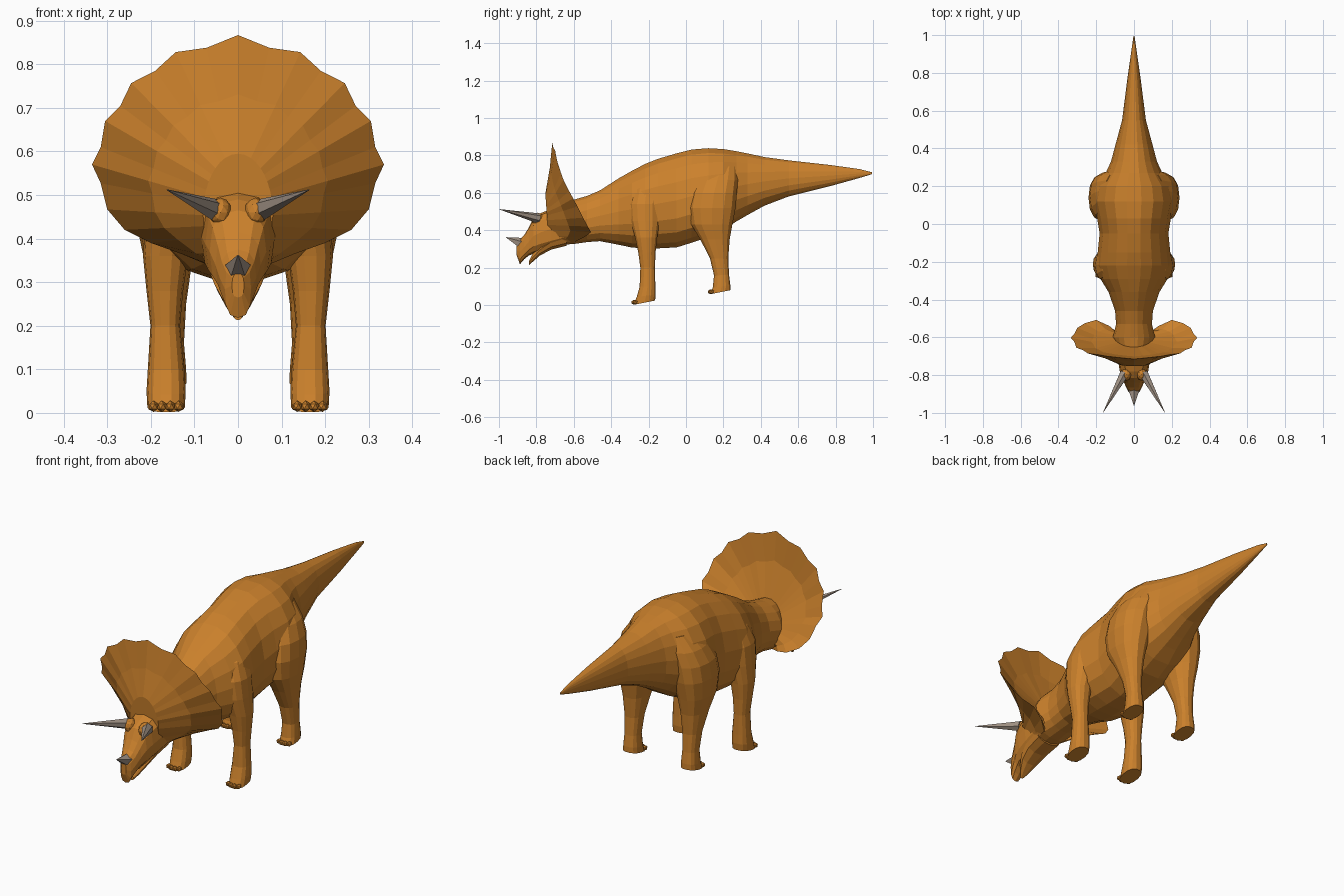
import bpy, bmesh
from math import sin, cos, pi, atan2, copysign
from mathutils import Vector, Matrix

if "Cube" in bpy.data.objects:
    bpy.data.objects.remove(bpy.data.objects["Cube"], do_unlink=True)


def material(name, colour):
    mat = bpy.data.materials.new(name)
    mat.use_nodes = True
    mat.diffuse_color = colour
    mat.node_tree.nodes["Principled BSDF"].inputs["Base Color"].default_value = colour
    return mat


skin = material("ochre skin", (0.6, 0.22, 0.025, 1))
horn_grey = material("horn grey", (0.36, 0.29, 0.235, 1))


def finish(name, bm, mat):
    """Turn a bmesh into a flat-shaded object."""
    bmesh.ops.recalc_face_normals(bm, faces=bm.faces)
    mesh = bpy.data.meshes.new(name)
    bm.to_mesh(mesh)
    bm.free()
    mesh.materials.append(mat)
    obj = bpy.data.objects.new(name, mesh)
    bpy.context.scene.collection.objects.link(obj)
    return obj


def skin_rings(bm, rings):
    """Bridge closed rings of points one after the other and cap both ends."""
    loops = [[bm.verts.new(p) for p in ring] for ring in rings]
    n = len(loops[0])
    for a, b in zip(loops, loops[1:]):
        for i in range(n):
            j = (i + 1) % n
            bm.faces.new((a[i], a[j], b[j], b[i]))
    bm.faces.new(loops[0])
    bm.faces.new(loops[-1])


def bulge(value, power):
    return copysign(abs(value) ** power, value)


def long_loft(name, stations, sides=16, power=0.9, sag=0.0):
    """Loft along y; stations are (y, bottom, top, half width)."""
    rings = []
    for y, low, high, half in stations:
        ring = []
        for i in range(sides):
            a = 2 * pi * i / sides
            c, s = bulge(cos(a), power), bulge(sin(a), power)
            ring.append((half * c * (1 - sag * s),
                         y, (low + high) / 2 + (high - low) / 2 * s))
        rings.append(ring)
    bm = bmesh.new()
    skin_rings(bm, rings)
    return finish(name, bm, skin)


def leg(name, side, stations, sides=14, toes=4):
    """Loft up z; stations are (z, x, y, x radius, y radius)."""
    bm = bmesh.new()
    rings = []
    for k, (z, x, y, rx, ry) in enumerate(stations):
        tilt = (0.2, 0.15, 0.05)[k] if k < 3 else 0
        ring = []
        for i in range(sides):
            a = 2 * pi * i / sides
            dx, dy = rx * bulge(cos(a), 0.85), ry * bulge(sin(a), 0.85)
            ring.append((side * (x + dx), y + dy, z + tilt * dy))
        rings.append(ring)
    skin_rings(bm, rings)
    # Blunt toes along the front of the foot
    z, x, y, rx, ry = stations[0]
    for t in range(toes):
        u = (t + 0.5) / toes * 2 - 1
        centre = Vector((side * (x + u * rx * 0.9), y - ry * (1 - 0.25 * u * u), z + 0.002))
        size = Matrix.Diagonal((0.012, 0.014, 0.013, 1))
        bmesh.ops.create_icosphere(bm, subdivisions=1, radius=1,
                                   matrix=Matrix.Translation(centre) @ size)
    return finish(name, bm, skin)


def horn(name, base, tip, radius, sides=6):
    base, tip = Vector(base), Vector(tip)
    axis = tip - base
    turn = axis.to_track_quat('Z', 'Y').to_matrix().to_4x4()
    bm = bmesh.new()
    bmesh.ops.create_cone(bm, cap_ends=True, segments=sides, radius1=radius, radius2=0.001,
                          depth=axis.length,
                          matrix=Matrix.Translation((base + tip) / 2) @ turn)
    return finish(name, bm, horn_grey)


# Trunk, neck and tail in one sweep, swelling at shoulders and hips
long_loft("body", [
    (-.68, .32, .55, .09), (-.6, .325, .565, .112), (-.53, .335, .585, .095),
    (-.46, .34, .615, .1), (-.36, .32, .68, .135), (-.29, .305, .72, .178),
    (-.22, .3, .757, .2), (-.15, .3, .785, .192), (-.05, .305, .815, .182),
    (.03, .33, .835, .195), (.12, .36, .842, .215), (.2, .4, .837, .2),
    (.27, .445, .825, .15), (.33, .48, .813, .122), (.42, .53, .793, .098),
    (.55, .58, .775, .063), (.77, .635, .75, .035), (.93, .68, .727, .012),
    (.995, .7, .71, .003)], sides=18, sag=0.12)

# Skull with a hooked upper beak
long_loft("head", [
    (-.64, .32, .54, .09), (-.72, .3, .515, .085), (-.78, .285, .49, .075),
    (-.815, .275, .465, .065), (-.84, .265, .415, .052), (-.865, .245, .375, .042),
    (-.888, .218, .35, .03), (-.905, .265, .32, .014)], sides=12, power=0.75)

# Lower jaw
long_loft("lower_jaw", [
    (-.64, .315, .4, .075), (-.72, .295, .38, .07), (-.78, .264, .33, .055),
    (-.82, .23, .275, .03), (-.84, .213, .235, .01)], sides=10)

# Neck frill: front sheet and back sheet meeting at a scalloped rim
half_rim = [
    (.072, -.708, .838), (.143, -.7, .828), (.19, -.692, .785), (.245, -.685, .757),
    (.27, -.668, .705), (.305, -.655, .67), (.315, -.625, .61), (.335, -.603, .57),
    (.315, -.58, .527), (.3, -.55, .467), (.26, -.525, .42), (.2, -.508, .39),
    (.13, -.54, .365), (.07, -.59, .34)]
rim = [Vector((0, -.715, .867))] + [Vector(p) for p in half_rim]
rim += [Vector((-x, y, z)) for x, y, z in reversed(half_rim)]
front, back = [], []
for p in rim:
    a = atan2(p.x, p.z - 0.47)
    front.append(Vector((0.08 * sin(a), -0.742 - 0.01 * cos(a), 0.455 + 0.14 * cos(a))))
    back.append(Vector((0.1 * sin(a), -0.6 - 0.05 * cos(a), 0.45 + 0.1 * cos(a))))


def between(inner, t, shift):
    return [p.lerp(q, t) + Vector((0, shift, 0)) for p, q in zip(inner, rim)]


bm = bmesh.new()
skin_rings(bm, [front, between(front, 0.5, 0.005), rim,
                between(back, 0.55, -0.015), back])
finish("neck_frill", bm, skin)

# Legs, brows and brow horns on both sides
front_leg = [
    (.013, .165, -.222, .043, .058), (.05, .165, -.213, .045, .052),
    (.1, .165, -.206, .042, .043), (.2, .167, -.205, .034, .04),
    (.28, .168, -.209, .042, .047), (.36, .166, -.213, .052, .06),
    (.45, .152, -.218, .06, .08), (.54, .135, -.22, .07, .085),
    (.62, .105, -.21, .07, .075), (.68, .07, -.2, .05, .045)]
hind_leg = [
    (.069, .16, .184, .042, .055), (.1, .16, .19, .041, .048),
    (.16, .16, .19, .036, .041), (.25, .16, .177, .041, .05),
    (.35, .16, .155, .055, .08), (.43, .16, .138, .072, .112),
    (.52, .153, .14, .088, .128), (.6, .14, .15, .094, .125),
    (.67, .115, .168, .09, .112), (.74, .085, .19, .065, .085)]

for side, word in ((1, "left"), (-1, "right")):
    leg(word + "_front_leg", side, front_leg)
    leg(word + "_hind_leg", side, hind_leg)
    horn(word + "_brow_horn", (side * .05, -.79, .464), (side * .163, -.997, .512), .027)
    # Brow ridge over the eye
    bm = bmesh.new()
    bmesh.ops.create_icosphere(
        bm, subdivisions=2, radius=1,
        matrix=Matrix.Translation((side * .04, -.795, .46))
        @ Matrix.Diagonal((.026, .035, .034, 1)))
    finish(word + "_brow", bm, skin)

# Short horn on the nose
horn("nose_horn", (0, -.875, .328), (0, -.962, .362), .033, sides=5)
